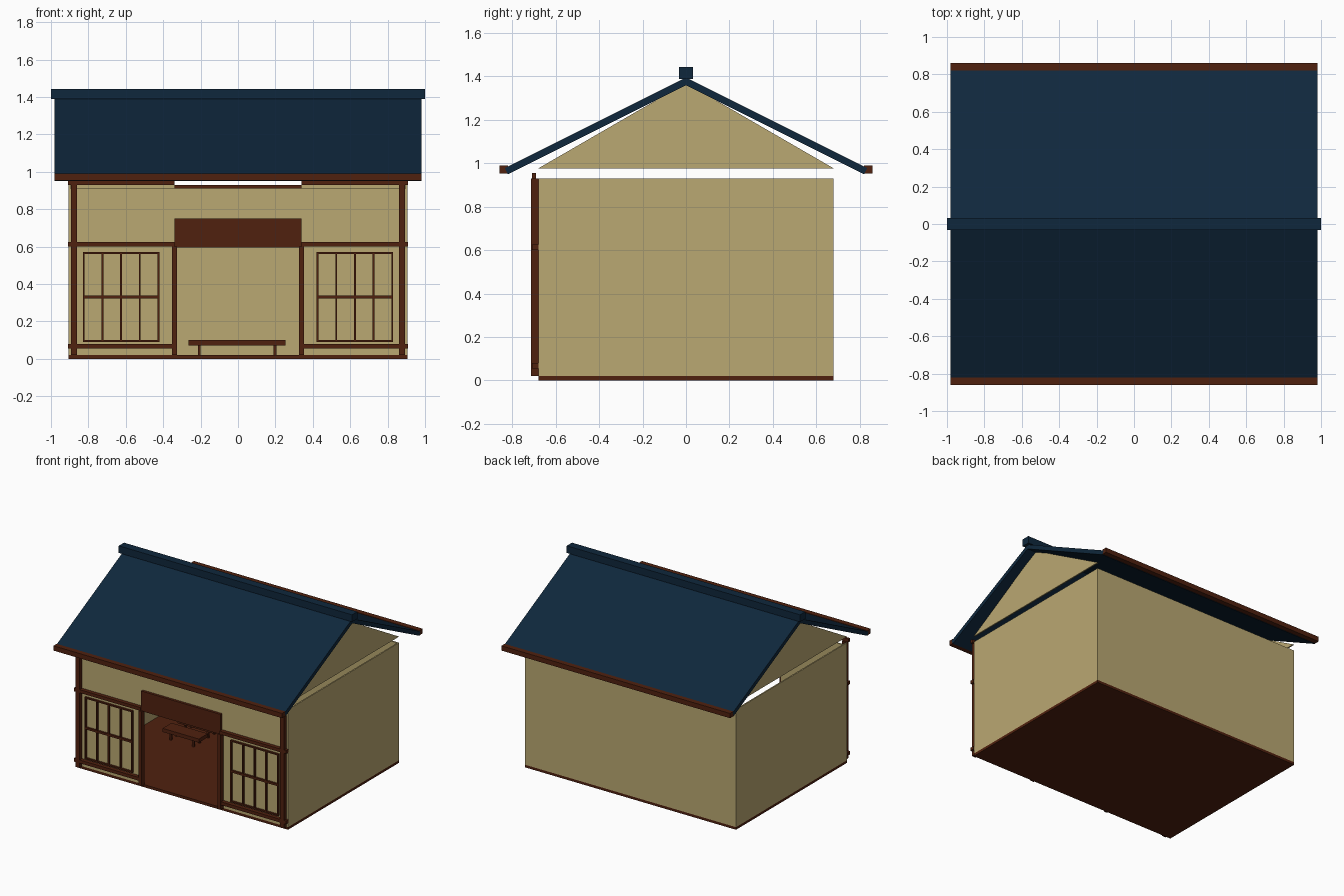
import bpy, bmesh

if "Cube" in bpy.data.objects:
    bpy.data.objects.remove(bpy.data.objects["Cube"])


def material(name, rgb):
    lin = [(c / 255 / 12.92) if c < 11 else ((c / 255 + 0.055) / 1.055) ** 2.4 for c in rgb]
    m = bpy.data.materials.new(name)
    m.diffuse_color = (*lin, 1)
    m.use_nodes = True
    m.node_tree.nodes["Principled BSDF"].inputs["Base Color"].default_value = m.diffuse_color
    return m


TAN = material("tan_plaster", (186, 168, 114))
BROWN = material("brown_wood", (80, 33, 15))
NAVY = material("navy_roof", (15, 39, 60))


def add_object(name, bm, mat):
    bmesh.ops.recalc_face_normals(bm, faces=bm.faces)
    me = bpy.data.meshes.new(name)
    bm.to_mesh(me)
    bm.free()
    me.materials.append(mat)
    ob = bpy.data.objects.new(name, me)
    bpy.context.collection.objects.link(ob)
    return ob


def box(name, x, y, z, mat):
    """Box from (low, high) ranges on each axis."""
    bm = bmesh.new()
    bmesh.ops.create_cube(bm, size=1)
    for v in bm.verts:
        v.co = [r[0] if c < 0 else r[1] for c, r in zip(v.co, (x, y, z))]
    return add_object(name, bm, mat)


def extrude_x(name, profile, x0, x1, mat):
    """Extrude a (y, z) profile along x."""
    bm = bmesh.new()
    face = bm.faces.new([bm.verts.new((x0, y, z)) for y, z in profile])
    new = bmesh.ops.extrude_face_region(bm, geom=[face])["geom"]
    bmesh.ops.translate(bm, vec=(x1 - x0, 0, 0),
                        verts=[g for g in new if isinstance(g, bmesh.types.BMVert)])
    return add_object(name, bm, mat)


def span(s, a, b):
    """Range a..b mirrored to side s."""
    return tuple(sorted((s * a, s * b)))


W, D, T = 0.905, 0.68, 0.01
TRIM = (-0.715, -D)

# floor, back wall and upper front wall
box("floor", (-W, W), (-D, D), (0, 0.02), BROWN)
box("back_wall", (-W, W), (D - T, D), (0.02, 0.93), TAN)
box("upper_front_wall", (-W, W), (-D, -D + T), (0.75, 0.91), TAN)

# entrance hanging panel and middle top beam
box("entrance_panel", (-0.34, 0.34), (-0.70, -D), (0.595, 0.75), BROWN)
box("middle_top_beam", (-0.34, 0.34), (-0.71, -0.69), (0.91, 0.93), BROWN)

for s, side in ((-1, "left"), (1, "right")):
    # walls and gables
    box(side + "_wall", span(s, W - T, W), (-D, D), (0.02, 0.93), TAN)
    box(side + "_front_wall", span(s, 0.34, W), (-D, -D + T), (0.02, 0.75), TAN)
    extrude_x(side + "_gable", [(-D, 0.977), (D, 0.977), (0, 1.37)],
              s * (W - T), s * W, TAN)
    # posts and beams of the front
    box(side + "_corner_post", span(s, 0.86, 0.893), TRIM, (0.02, 0.93), BROWN)
    box(side + "_door_post", span(s, 0.325, 0.352), TRIM, (0.02, 0.6), BROWN)
    for part, z in (("lower", (0.055, 0.08)), ("middle", (0.6, 0.625))):
        box(f"{side}_{part}_beam", span(s, 0.34, 0.91), (-0.71, -D), z, BROWN)
    box(side + "_top_beam", span(s, 0.34, 0.91), (-0.71, -0.69), (0.93, 0.955), BROWN)
    # window lattice
    for i in range(5):
        x = 0.425 + i * 0.1
        box(f"{side}_window_upright_{i}", span(s, x - 0.005, x + 0.005),
            (-0.695, -D), (0.09, 0.57), BROWN)
    for i, z in enumerate((0.095, 0.33, 0.565)):
        h = 0.008 if i == 1 else 0.005
        box(f"{side}_window_rail_{i}", span(s, 0.42, 0.83), (-0.695, -D),
            (z - h, z + h), BROWN)

# roof slopes, eave boards and ridge
for s, side in ((-1, "front"), (1, "back")):
    extrude_x(side + "_roof", [(0, 1.36), (0, 1.395), (s * 0.835, 0.978), (s * 0.82, 0.95)],
              -0.98, 0.98, NAVY)
    box(side + "_eave_board", (-0.98, 0.98), span(s, 0.82, 0.86), (0.953, 0.99), BROWN)
box("ridge_cap", (-1, 1), (-0.032, 0.032), (1.388, 1.443), NAVY)

# low benches inside: a long one at the back, two short ones on the left
for name, x0, x1, y in (("long_bench", -0.265, 0.255, 0.4),
                        ("short_bench_front", -0.66, -0.35, 0.02),
                        ("short_bench_back", -0.66, -0.35, 0.2)):
    box(name + "_seat", (x0, x1), (y, y + 0.11), (0.072, 0.1), BROWN)
    for lx in (x0 + 0.05, x1 - 0.065):
        for ly in (y + 0.01, y + 0.085):
            box(name + "_leg", (lx, lx + 0.015), (ly, ly + 0.015), (0.02, 0.072), BROWN)
